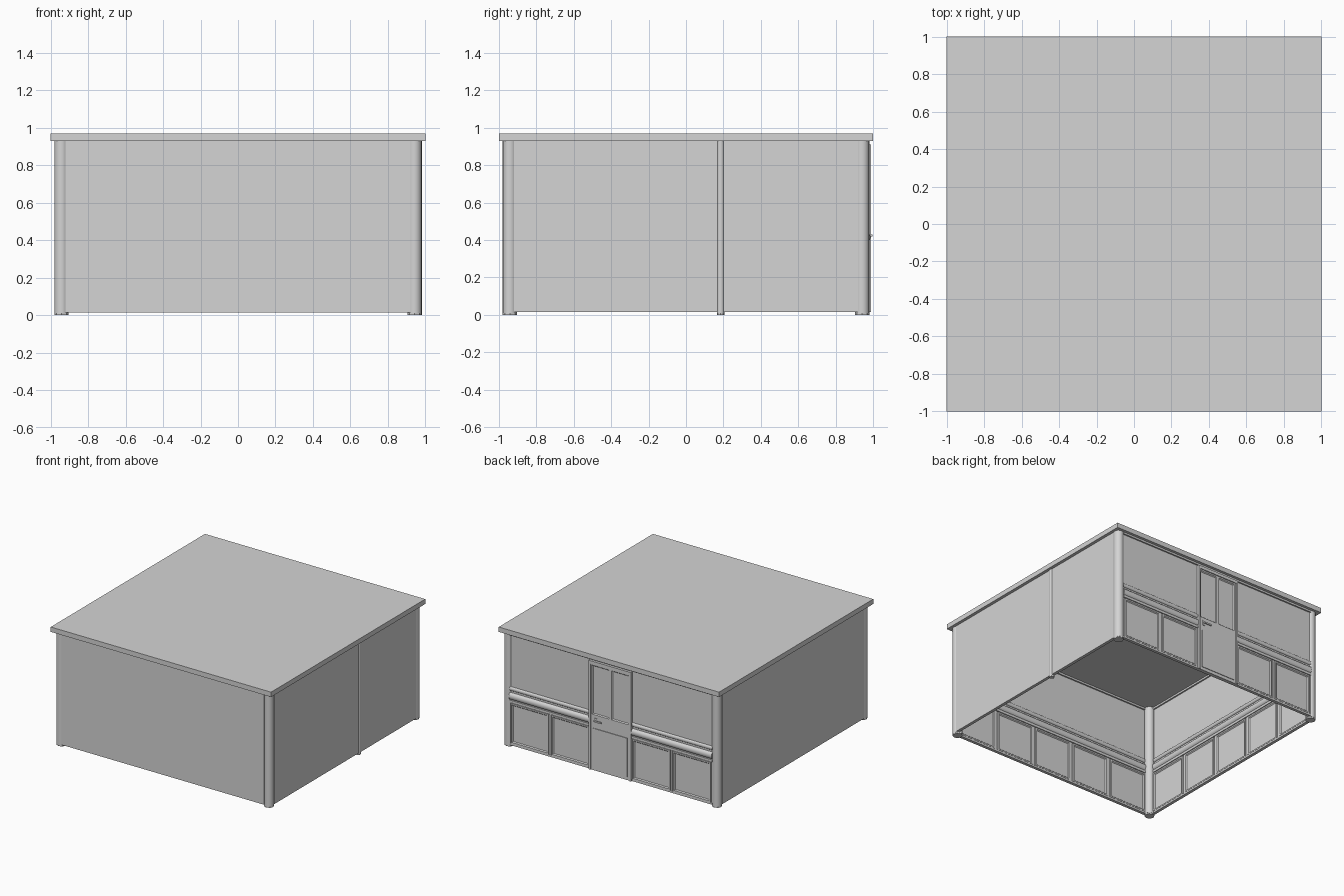
import bpy, bmesh, math
from mathutils import Matrix

if "Cube" in bpy.data.objects:
    bpy.data.objects.remove(bpy.data.objects["Cube"])

grey = bpy.data.materials.new("plain grey")
grey.use_nodes = True
grey.diffuse_color = (0.66, 0.66, 0.66, 1)
grey.node_tree.nodes["Principled BSDF"].inputs["Base Color"].default_value = grey.diffuse_color

HALF, BAYS = 0.92, 5
PITCH = 2 * HALF / BAYS
THICK = 0.015


def finish(bm, name, matrix=Matrix(), smooth=False):
    bmesh.ops.transform(bm, matrix=matrix, verts=bm.verts)
    mesh = bpy.data.meshes.new(name)
    bm.to_mesh(mesh)
    bm.free()
    mesh.materials.append(grey)
    if smooth:
        mesh.shade_smooth()
        mesh.set_sharp_from_angle(angle=math.radians(35))
    obj = bpy.data.objects.new(name, mesh)
    bpy.context.collection.objects.link(obj)


def add_box(bm, lo, hi):
    size = [b - a for a, b in zip(lo, hi)]
    mid = [(a + b) / 2 for a, b in zip(lo, hi)]
    m = Matrix.Translation(mid) @ Matrix.Diagonal((*size, 1))
    bmesh.ops.create_cube(bm, size=1, matrix=m)


def box(name, lo, hi, matrix=Matrix()):
    bm = bmesh.new()
    add_box(bm, lo, hi)
    finish(bm, name, matrix)


def cylinder(name, radius, z0, z1, x, y, segments=16):
    bm = bmesh.new()
    bmesh.ops.create_cone(bm, cap_ends=True, segments=segments, radius1=radius,
                          radius2=radius, depth=z1 - z0)
    finish(bm, name, Matrix.Translation((x, y, (z0 + z1) / 2)), segments > 8)


def post(name, x, y, radius):
    cylinder(name, radius, 0.01, 0.935, x, y)
    cylinder(name + "_foot", radius, 0, 0.015, x, y, 8)


def panel(name, u0, u1, z0, z1, plane, matrix, proud=0.012):
    # Raised frame around a sunken field
    bm = bmesh.new()
    add_box(bm, (u0, plane - proud, z0), (u1, plane, z1))
    bm.normal_update()
    front = [f for f in bm.faces if f.normal.y < -0.9]
    bmesh.ops.inset_region(bm, faces=front, thickness=0.016, depth=0)
    bmesh.ops.inset_region(bm, faces=front, thickness=0.01, depth=-0.008)
    finish(bm, name, matrix)


def rail(name, u0, u1, z, radius, plane, matrix):
    # Half-round moulding, slightly flattened against the wall
    bm = bmesh.new()
    bmesh.ops.create_cone(bm, cap_ends=True, segments=16, radius1=radius, radius2=radius,
                          depth=u1 - u0, matrix=Matrix.Rotation(math.pi / 2, 4, "Y"))
    bmesh.ops.bisect_plane(bm, geom=bm.verts[:] + bm.edges[:] + bm.faces[:], dist=0.0001,
                           plane_co=(0, 0, 0), plane_no=(0, 1, 0), clear_outer=True)
    place = Matrix.Translation(((u0 + u1) / 2, plane, z)) @ Matrix.Diagonal((1, 0.75, 1, 1))
    finish(bm, name, matrix @ place, True)


def door(plane, m):
    edge, front = PITCH / 2, plane - 0.016
    for u in (-edge, edge):
        box("door_jamb", (u - 0.008, plane - 0.024, 0.015), (u + 0.008, plane, 0.91), m)
    box("door_head", (-edge, plane - 0.024, 0.885), (edge, plane, 0.91), m)
    box("door_lower", (-edge + 0.008, front, 0.015), (edge - 0.008, plane, 0.46), m)
    box("door_kick_panel", (-0.155, front - 0.005, 0.04), (0.155, front, 0.36), m)
    panel("door_pane_first", -edge + 0.008, 0, 0.46, 0.885, plane, m, 0.016)
    panel("door_pane_second", 0, edge - 0.008, 0.46, 0.885, plane, m, 0.016)
    box("handle_plate", (-0.15, front - 0.004, 0.405), (-0.12, front, 0.445), m)
    box("handle_stem", (-0.14, front - 0.012, 0.42), (-0.13, front, 0.43), m)
    box("handle_lever", (-0.14, front - 0.017, 0.419), (-0.075, front - 0.009, 0.431), m)


def wall(prefix, angle, plane, has_door=False):
    m = Matrix.Rotation(math.radians(angle), 4, "Z")
    box(prefix + "_wall", (-HALF, plane, 0.015), (HALF, plane + THICK, 0.935), m)
    # Wainscot bays, skipping the doorway
    for i in range(BAYS):
        u = -HALF + i * PITCH
        if not (has_door and i == BAYS // 2):
            panel(prefix + "_wainscot_panel", u + 0.014, u + PITCH - 0.014, 0.03, 0.36, plane, m)
    for i in range(BAYS + 1):
        u = -HALF + i * PITCH
        box(prefix + "_stile", (u - 0.007, plane - 0.007, 0.015), (u + 0.007, plane, 0.37), m)
    # Chair rails, skirting and cornice
    runs = [(-HALF, -PITCH / 2), (PITCH / 2, HALF)] if has_door else [(-HALF, HALF)]
    for a, b in runs:
        box(prefix + "_rail_ledge", (a, plane - 0.014, 0.365), (b, plane, 0.385), m)
        rail(prefix + "_chair_rail", a, b, 0.415, 0.028, plane, m)
        rail(prefix + "_upper_bead", a, b, 0.475, 0.016, plane, m)
        box(prefix + "_skirting", (a, plane - 0.01, 0.015), (b, plane, 0.03), m)
    box(prefix + "_cornice", (-HALF, plane - 0.012, 0.915), (HALF, plane, 0.935), m)
    if has_door:
        door(plane, m)


# Walls: the back one is panelled outside, the others inside
wall("back", 180, -0.965, True)
wall("front", 180, 0.96)
wall("right", 90, 0.96)
wall("left", -90, 0.96)

# Slim post where the two lengths of the left wall meet
post("left_wall_post", 0.963, 0.185, 0.02)

# Round corner posts
for x in (-0.942, 0.942):
    for y in (-0.942, 0.942):
        post("corner_post", x, y, 0.038)

# Flat roof slab
box("roof", (-1, -1, 0.93), (1, 1, 0.97))
